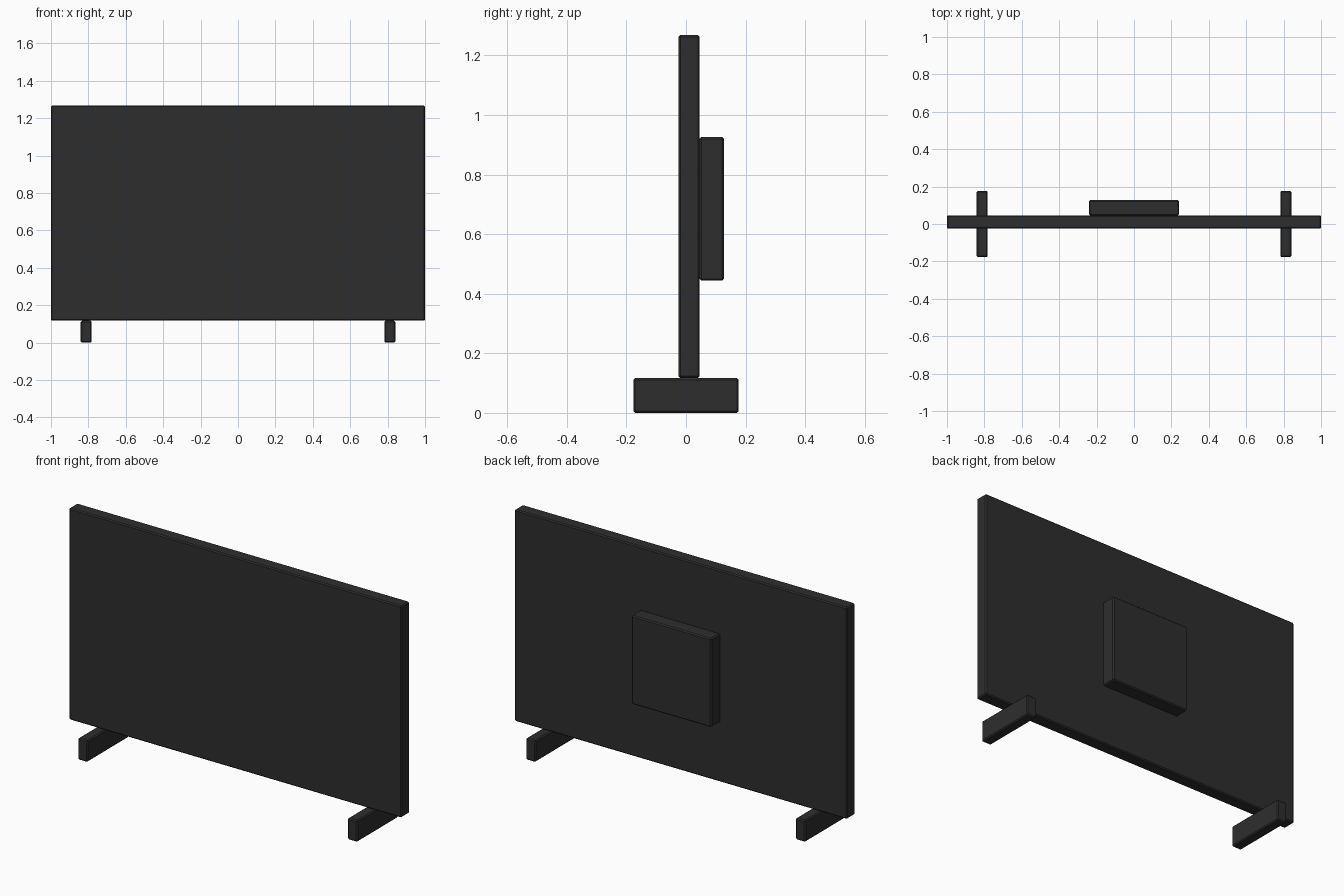
import bpy

cube = bpy.data.objects.get("Cube")
if cube:
    bpy.data.objects.remove(cube, do_unlink=True)

COLOUR = (0.027, 0.027, 0.027, 1)
black = bpy.data.materials.new("matte_black")
black.use_nodes = True
black.diffuse_color = COLOUR
black.node_tree.nodes["Principled BSDF"].inputs["Base Color"].default_value = COLOUR


def box(name, low, high, bevel=0.006):
    """Softly chamfered box between two corners."""
    centre = [(a + b) / 2 for a, b in zip(low, high)]
    bpy.ops.mesh.primitive_cube_add(size=1, location=centre)
    obj = bpy.context.object
    obj.name = name
    obj.scale = [b - a for a, b in zip(low, high)]
    bpy.ops.object.transform_apply(location=False, rotation=False, scale=True)
    mod = obj.modifiers.new("edge_chamfer", 'BEVEL')
    mod.width = bevel
    mod.segments = 1
    obj.data.materials.append(black)
    return obj


# Flat display panel
box("display_panel", (-1, -0.025, 0.117), (1, 0.046, 1.268))

# Electronics housing on the back
box("rear_housing", (-0.24, 0.046, 0.444), (0.24, 0.127, 0.926))

# Pair of bar feet running front to back
for side, x in (("left", 0.812), ("right", -0.812)):
    box(side + "_foot", (x - 0.029, -0.177, 0), (x + 0.029, 0.177, 0.117))
